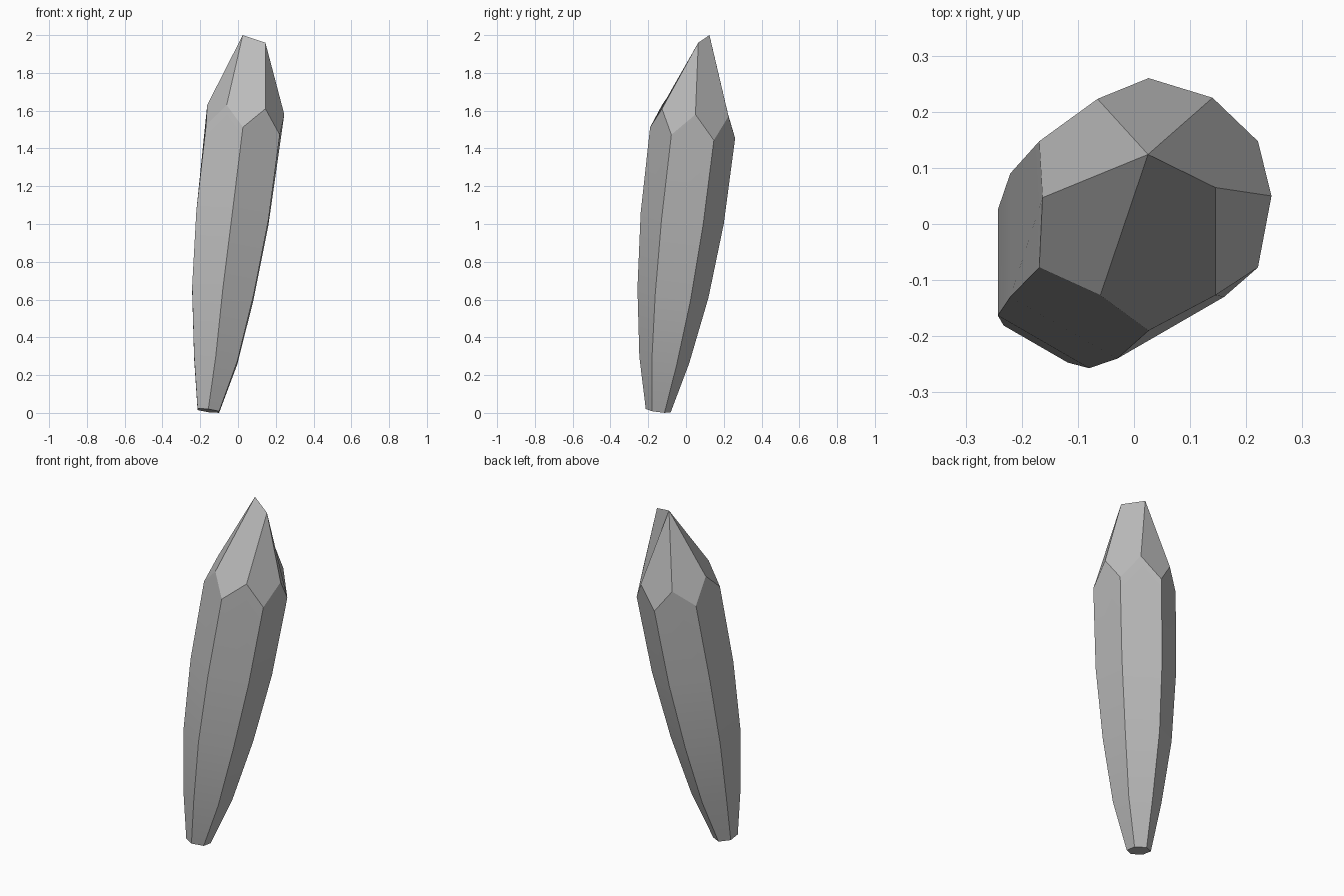
import bpy, bmesh
from math import radians, sin, cos

cube = bpy.data.objects.get("Cube")
if cube:
    bpy.data.objects.remove(cube, do_unlink=True)

stone = bpy.data.materials.new("grey stone")
stone.use_nodes = True
grey = (0.5, 0.5, 0.5, 1)
stone.diffuse_color = grey
stone.node_tree.nodes["Principled BSDF"].inputs["Base Color"].default_value = grey

SIDES = 6
TILT = 0.13  # the rings dip towards the back left, across the leaning axis

# Centre x, y, z and radius of each ring along the curved shaft
RINGS = [(-0.157, -0.147, 0.012, 0.066), (-0.118, -0.115, 0.28, 0.132),
         (-0.08, -0.069, 0.635, 0.188), (-0.03, -0.02, 1.03, 0.22),
         (0.026, 0.035, 1.483, 0.225)]
# High corners between the shaft edges, where the tip facets meet
CORNERS = [(0.145, -0.127, 1.61), (0.245, 0.05, 1.58), (0.14, 0.225, 1.57),
           (-0.065, 0.223, 1.58), (-0.163, 0.047, 1.63), (-0.06, -0.127, 1.63)]

bm = bmesh.new()


def ring(cx, cy, cz, r):
    verts = []
    for i in range(SIDES):
        a = radians(60 * i - 90)
        dx, dy = r * cos(a), r * sin(a)
        verts.append(bm.verts.new((cx + dx, cy + dy, cz - TILT * (dx + dy))))
    return verts


# Shaft: stacked hexagons, with the last band rising to the high corners
rings = [ring(*r) for r in RINGS]
high = [bm.verts.new(c) for c in CORNERS]
bm.faces.new(rings[0][::-1])
for level, (low, up) in enumerate(zip(rings, rings[1:])):
    for i in range(SIDES):
        j = (i + 1) % SIDES
        peak = [high[i]] if level == len(rings) - 2 else []
        bm.faces.new([low[i], low[j], up[j]] + peak + [up[i]])

# Tip: facets gather at a short ridge
top = bm.verts.new((0.025, 0.124, 2.0))
shoulder = bm.verts.new((0.145, 0.065, 1.96))
ends = [[shoulder, top], [shoulder], [top, shoulder], [top], [top], [top]]
for i in range(SIDES):
    bm.faces.new([high[i - 1], rings[-1][i], high[i]] + ends[i])

bmesh.ops.recalc_face_normals(bm, faces=bm.faces)
mesh = bpy.data.meshes.new("crystal_shard")
bm.to_mesh(mesh)
bm.free()
mesh.materials.append(stone)
crystal = bpy.data.objects.new("crystal_shard", mesh)
bpy.context.collection.objects.link(crystal)

# Smooth along the shaft, crisp between its sides
bpy.ops.object.select_all(action='DESELECT')
crystal.select_set(True)
bpy.context.view_layer.objects.active = crystal
bpy.ops.object.shade_smooth_by_angle(angle=radians(30))
